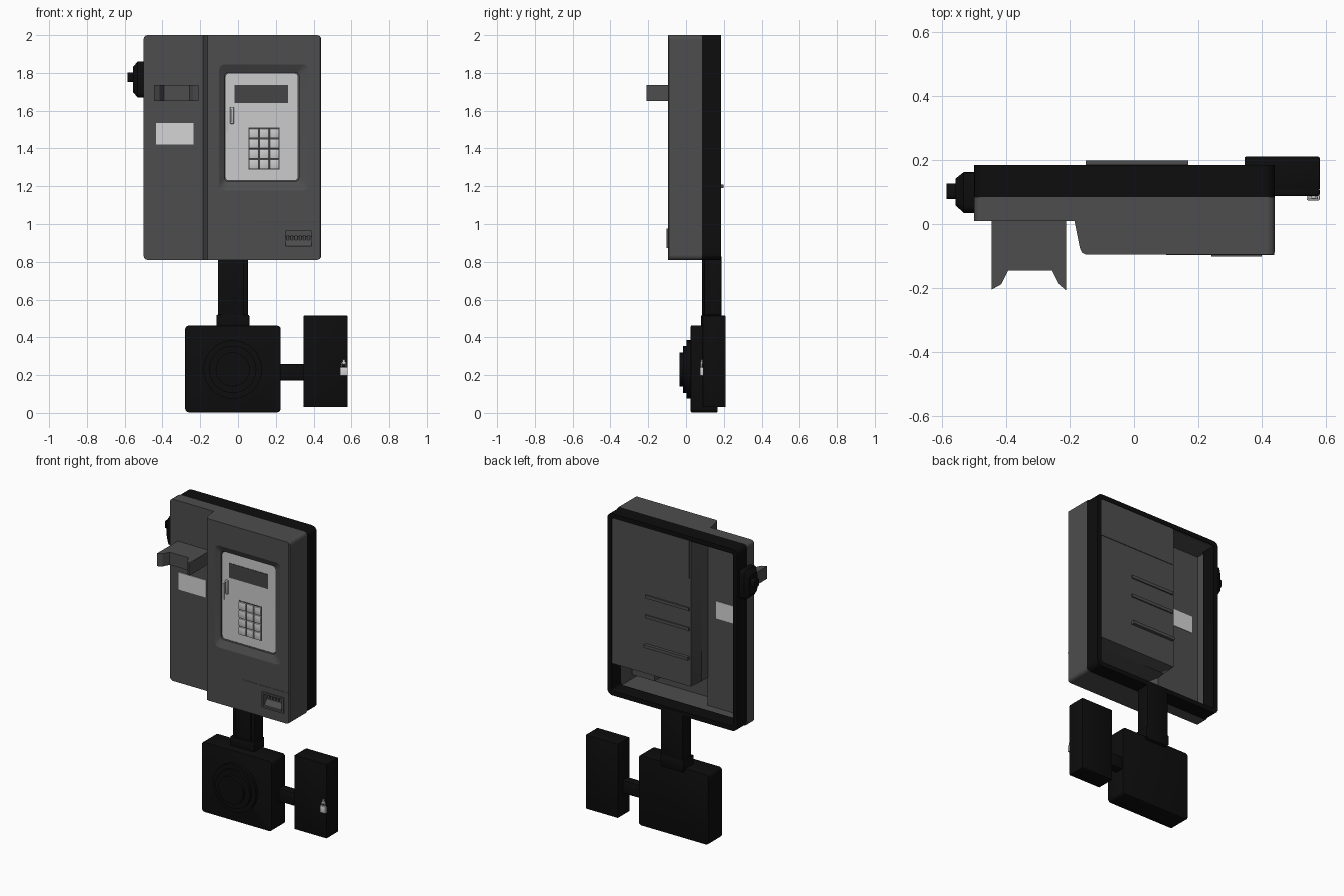
import bpy, bmesh, math

if "Cube" in bpy.data.objects:
    bpy.data.objects.remove(bpy.data.objects["Cube"])


def mat(name, v):
    m = bpy.data.materials.new(name)
    m.diffuse_color = (v, v, v, 1)
    m.use_nodes = True
    m.node_tree.nodes["Principled BSDF"].inputs["Base Color"].default_value = m.diffuse_color
    return m


GREY = mat("body grey", 0.075)
BLACK = mat("matt black", 0.004)
LIGHT = mat("panel light grey", 0.60)
PALE = mat("label pale grey", 0.66)
SCREEN = mat("screen dark grey", 0.06)
KEY = mat("key grey", 0.52)

AXES = {"x": lambda u, v, d: (d, u, v),
        "y": lambda u, v, d: (u, d, v),
        "z": lambda u, v, d: (u, v, d)}


def rr(u0, u1, v0, v1, r=0.0, n=4):
    """Rounded rectangle outline."""
    if r <= 0:
        return [(u0, v0), (u1, v0), (u1, v1), (u0, v1)]
    pts = []
    for cu, cv, a in ((u1 - r, v1 - r, 0), (u0 + r, v1 - r, 90),
                      (u0 + r, v0 + r, 180), (u1 - r, v0 + r, 270)):
        for i in range(n + 1):
            t = math.radians(a + 90 * i / n)
            pts.append((cu + r * math.cos(t), cv + r * math.sin(t)))
    return pts


def circle(cu, cv, r, n=32):
    return [(cu + r * math.cos(2 * math.pi * i / n),
             cv + r * math.sin(2 * math.pi * i / n)) for i in range(n)]


def loft(name, material, axis, sections, bevel=0.0, smooth=True):
    """Skin outlines given as (points, depth) along an axis, with end caps."""
    bm = bmesh.new()
    rings = [[bm.verts.new(AXES[axis](u, v, d)) for u, v in pts] for pts, d in sections]
    n = len(rings[0])
    for a, b in zip(rings, rings[1:]):
        for i in range(n):
            j = (i + 1) % n
            bm.faces.new((a[i], a[j], b[j], b[i]))
    bm.faces.new(rings[0])
    bm.faces.new(rings[-1])
    bmesh.ops.recalc_face_normals(bm, faces=bm.faces)
    me = bpy.data.meshes.new(name)
    bm.to_mesh(me)
    bm.free()
    ob = bpy.data.objects.new(name, me)
    bpy.context.collection.objects.link(ob)
    if material:
        me.materials.append(material)
    activate(ob)
    if bevel:
        m = ob.modifiers.new("bevel", "BEVEL")
        m.width, m.segments = bevel, 2
        bpy.ops.object.modifier_apply(modifier=m.name)
    if smooth:
        bpy.ops.object.shade_smooth_by_angle(angle=math.radians(35))
    return ob


def activate(ob):
    bpy.ops.object.select_all(action="DESELECT")
    ob.select_set(True)
    bpy.context.view_layer.objects.active = ob


def prism(name, material, axis, pts, a, b, **kw):
    return loft(name, material, axis, [(pts, a), (pts, b)], **kw)


def box(name, material, x, y, z, **kw):
    return prism(name, material, "y", rr(*x, *z), *y, **kw)


def cut(ob, cutters, operation="DIFFERENCE"):
    activate(ob)
    for c in cutters:
        m = ob.modifiers.new("cut", "BOOLEAN")
        m.operation, m.object, m.solver = operation, c, "EXACT"
        bpy.ops.object.modifier_apply(modifier=m.name)


# Cutters: hollow bays at the back, panel recess, coin opening, outline
left_bay = prism("cut_left", None, "z",
                 [(-.48, .02), (-.172, .02), (-.15, .3), (-.48, .3)], .835, 1.965)
low_bay = prism("cut_low", None, "z",
                [(-.48, .02), (-.17, .02), (-.15, -.08), (.41, -.08), (.41, .3), (-.48, .3)], .835, 1.015)
outer, inner = rr(-.1, .375, 1.178, 1.845, .03), rr(-.072, .322, 1.225, 1.803, .02)
recess = loft("cut_recess", None, "y", [(outer, -.12), (outer, -.095), (inner, -.073), (inner, -.05)])
coin_hole = box("cut_coin", None, (.25, .39), (-.2, -.05), (.88, .965))
outline = prism("cut_outline", None, "y", rr(-.5, .44, .81, 2.0, .022), -.4, .4)
hole = prism("cut_frame", None, "y", rr(-.47, .41, .84, 1.97, .015), 0, .4)
cutters = [left_bay, low_bay, recess, coin_hole, outline, hole]

# Grey front shell with the raised right-hand section
shell = prism("front_shell", GREY, "z",
              [(-.5, .085), (-.5, .01), (-.185, .01), (-.168, -.075), (-.162, -.089),
               (-.15, -.095), (.434, -.095), (.44, -.089), (.44, .085)], .81, 2.0, smooth=False)
cut(shell, [outline], "INTERSECT")
cut(shell, [left_bay, low_bay, recess, coin_hole])

# Inner housing seen from the back
housing = box("inner_housing", GREY, (-.472, .412), (.08, .178), (.838, 1.972), smooth=False)
cut(housing, [left_bay, low_bay])
box("housing_upper_lip", GREY, (-.15, .41), (.17, .182), (1.72, 1.97))
for i, (z, y) in enumerate(((1.52, .186), (1.39, .186), (1.2, .198))):
    box(f"housing_rib_{i + 1}", GREY, (-.15, .168), (.17, y), (z - .01, z + .01))

# Black back frame
frame = prism("back_frame", BLACK, "y", rr(-.5, .44, .81, 2.0, .035), .085, .185, smooth=False)
cut(frame, [hole])
for c in cutters:
    bpy.data.objects.remove(c, do_unlink=True)

# Light control panel with screen, keys and card slot
prism("control_panel", LIGHT, "y", rr(-.068, .318, 1.229, 1.799, .02), -.066, -.045)
box("screen", SCREEN, (-.018, .265), (-.069, -.06), (1.64, 1.735))
box("keypad_base", SCREEN, (.055, .221), (-.0675, -.06), (1.288, 1.51))
for r in range(4):
    for c in range(3):
        x, z = .0585 + c * .0545, 1.2915 + r * .0545
        box(f"key_{r + 1}_{c + 1}", LIGHT, (x, x + .05), (-.078, -.06), (z, z + .05), bevel=.003)
box("card_slot_guide", KEY, (-.042, -.022), (-.08, -.06), (1.53, 1.62), bevel=.004)
box("card_slot", SCREEN, (-.035, -.031), (-.082, -.06), (1.54, 1.61))
box("card_slot_side", KEY, (-.06, -.05), (-.072, -.06), (1.49, 1.59))

# Service door and coin return
for n, x, z in (("service_door_seam", (.1, .438), (1.008, 1.014)),):
    box(n, SCREEN, x, (-.0965, -.09), z)
for n, x, z in (("top", (.24, .4), (.963, .975)), ("bottom", (.24, .4), (.872, .884)),
                ("left", (.24, .252), (.872, .975)), ("right", (.388, .4), (.872, .975))):
    box("coin_return_rim_" + n, GREY, x, (-.102, -.08), z)
box("coin_tray_back", GREY, (.24, .4), (-.025, -.015), (.87, .975))
box("coin_tray_floor", GREY, (.24, .4), (-.085, -.02), (.87, .88))
box("coin_tray_roof", GREY, (.24, .4), (-.085, -.02), (.965, .975))
for n, x in (("left", .24), ("right", .39)):
    box("coin_tray_side_" + n, GREY, (x, x + .01), (-.085, -.02), (.87, .975))
prism("coin_flap", GREY, "x", [(-.09, .88), (-.03, .88), (-.03, .935), (-.04, .935)], .25, .39)
for i in range(6):
    x = .256 + i * .022
    box(f"coin_flap_tooth_{i + 1}", GREY, (x, x + .014), (-.06, -.035), (.915, .938))

# Handset cradle
prism("handset_cradle", GREY, "z",
      [(-.445, .02), (-.445, -.205), (-.415, -.188), (-.393, -.145), (-.257, -.145),
       (-.237, -.185), (-.21, -.208), (-.21, .02)], 1.652, 1.735, smooth=False)

# Label, set through the shell so it shows on both sides
box("label", PALE, (-.435, -.235), (.005, .023), (1.422, 1.535))

# Side cable boss
loft("side_boss", BLACK, "x", [(rr(.035, .162, 1.67, 1.86, .025), -.49), (rr(.035, .162, 1.67, 1.86, .025), -.532),
                               (rr(.058, .142, 1.70, 1.83, .02), -.557)])
prism("side_boss_stem", BLACK, "x", rr(.078, .127, 1.752, 1.802, .012), -.55, -.585)

# Post
box("post", BLACK, (-.107, .052), (.095, .188), (.44, .83), bevel=.006)
box("post_front_rib", BLACK, (-.085, .03), (.085, .1), (.44, .82), bevel=.004)
box("post_collar", BLACK, (-.115, .06), (.08, .19), (.45, .52), bevel=.008)

# Lower box with stepped round cover
prism("lower_box", BLACK, "y", rr(-.28, .226, .003, .462, .02), .025, .168, bevel=.004)
for i, (r, y) in enumerate(((.155, .003), (.125, -.015), (.09, -.035))):
    prism(f"round_cover_{i + 1}", BLACK, "y", circle(-.028, .23, r), .03, y)

# Connecting arm and side box
box("connecting_arm", BLACK, (.21, .36), (.1, .16), (.172, .26), bevel=.01)
box("side_box_body", BLACK, (.346, .58), (.105, .21), (.03, .515), bevel=.004)
box("side_box_door", BLACK, (.346, .58), (.088, .11), (.03, .515), bevel=.004)

# Padlock
box("padlock_body", PALE, (.54, .58), (.074, .09), (.197, .242), bevel=.003)
arc = [(.56 + s * math.cos(t), .258 + s * math.sin(t))
       for s, rng in ((.015, range(9)), (.009, range(8, -1, -1)))
       for t in [math.pi * k / 8 for k in rng]]
arc = [(.575, .24)] + arc[:9] + [(.545, .24), (.551, .24)] + arc[9:] + [(.569, .24)]
prism("padlock_shackle", PALE, "y", arc, .078, .086)
box("hasp", KEY, (.554, .566), (.08, .09), (.255, .282))
